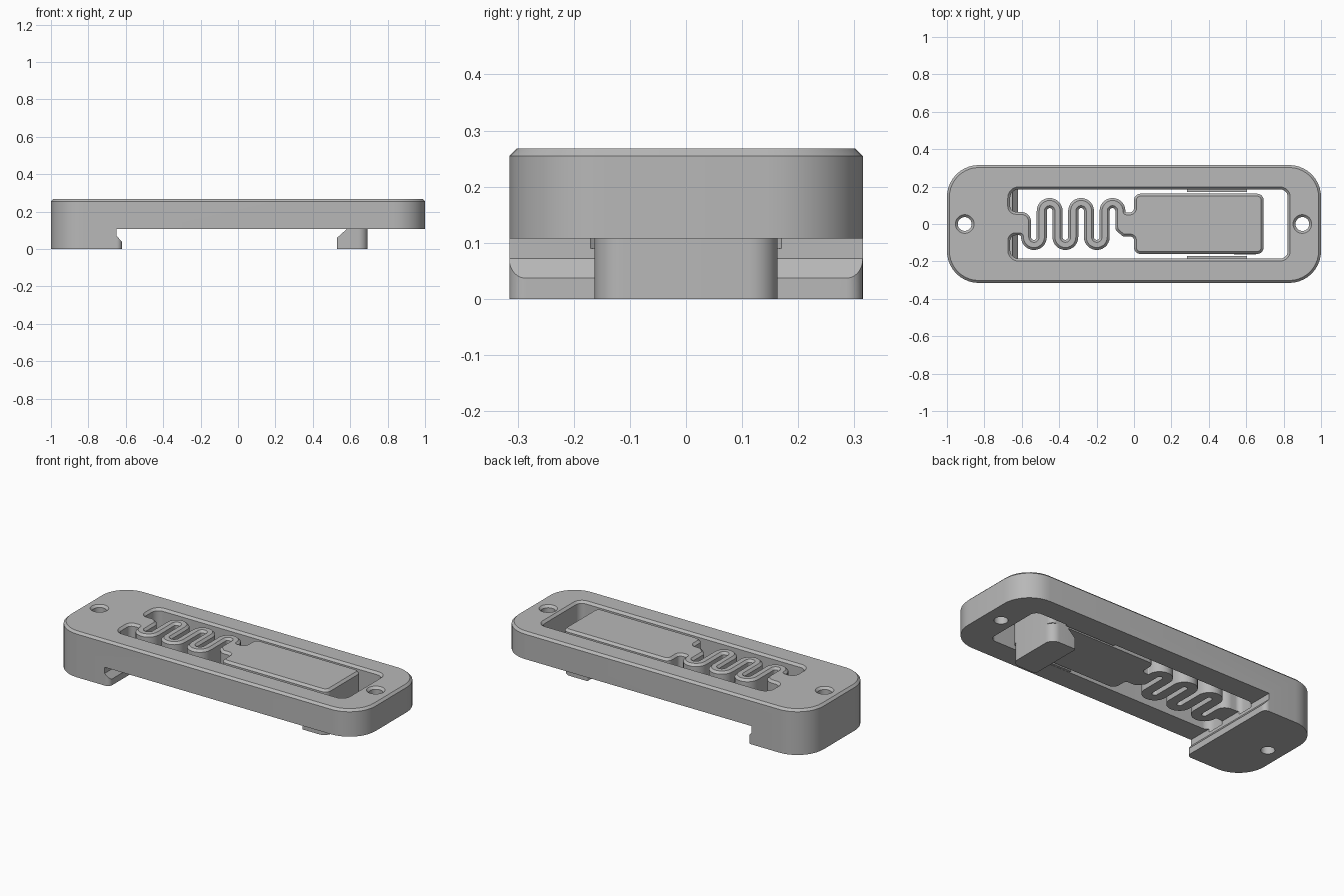
import bpy, bmesh, math
from mathutils import Vector

if "Cube" in bpy.data.objects:
    bpy.data.objects.remove(bpy.data.objects["Cube"])

GREY = (0.48, 0.48, 0.48, 1)
grey = bpy.data.materials.new("light grey plastic")
grey.use_nodes = True
grey.diffuse_color = GREY
grey.node_tree.nodes["Principled BSDF"].inputs["Base Color"].default_value = GREY

BASE, SHOULDER, TOP = 0.108, 0.255, 0.268
CHAMFER = TOP - SHOULDER


def rounded(corners, steps=10):
    """Outline from (x, y, radius) corners, filleting those with a radius."""
    out = []
    for i, (x, y, r) in enumerate(corners):
        p = Vector((x, y))
        if r == 0:
            out.append(p)
            continue
        a = (Vector(corners[i - 1][:2]) - p).normalized()
        b = (Vector(corners[(i + 1) % len(corners)][:2]) - p).normalized()
        half = a.angle(b) / 2
        centre = p + (a + b).normalized() * (r / math.sin(half))
        start = p + a * (r / math.tan(half)) - centre
        sweep = start.angle_signed(p + b * (r / math.tan(half)) - centre)
        for k in range(steps + 1):
            t = -sweep * k / steps
            c, s = math.cos(t), math.sin(t)
            out.append(centre + Vector((c * start.x - s * start.y, s * start.x + c * start.y)))
    return out


def offset(pts, d):
    """Move a counter-clockwise outline outwards by d."""
    out = []
    for i, p in enumerate(pts):
        e, f = (p - pts[i - 1]).normalized(), (pts[(i + 1) % len(pts)] - p).normalized()
        n, m = Vector((e.y, -e.x)), Vector((f.y, -f.x))
        out.append(p + (n + m) * (d / max(0.4, 1 + n.dot(m))))
    return out


def prism(name, pts, levels, along_y=False):
    """Stack an outline through (height, offset) levels and cap both ends."""
    pts = [p for i, p in enumerate(pts) if (p - pts[i - 1]).length > 1e-5]
    if sum(pts[i - 1].cross(p) for i, p in enumerate(pts)) < 0:
        pts.reverse()
    bm = bmesh.new()
    rings = []
    for h, d in levels:
        rings.append([bm.verts.new((p.x, h, p.y) if along_y else (p.x, p.y, h))
                      for p in offset(pts, d)])
    n = len(pts)
    for lo, hi in zip(rings, rings[1:]):
        for i in range(n):
            bm.faces.new((lo[i - 1], lo[i], hi[i], hi[i - 1]))
    bm.faces.new(rings[0][::-1])
    bm.faces.new(rings[-1])
    bmesh.ops.recalc_face_normals(bm, faces=bm.faces)
    mesh = bpy.data.meshes.new(name)
    bm.to_mesh(mesh)
    bm.free()
    mesh.materials.append(grey)
    ob = bpy.data.objects.new(name, mesh)
    bpy.context.collection.objects.link(ob)
    return ob


def select(ob):
    bpy.ops.object.select_all(action="DESELECT")
    ob.select_set(True)
    bpy.context.view_layer.objects.active = ob


def cut(ob, cutter):
    cutter.hide_render = True
    mod = ob.modifiers.new("cut", "BOOLEAN")
    mod.operation, mod.solver, mod.object = "DIFFERENCE", "EXACT", cutter
    select(ob)
    bpy.ops.object.modifier_apply(modifier=mod.name)
    bpy.data.objects.remove(cutter)


def smooth(ob):
    select(ob)
    bpy.ops.object.shade_smooth_by_angle(angle=math.radians(30))


def rectangle(x0, x1, y, r0, r1):
    return rounded([(x0, -y, r0), (x1, -y, r1), (x1, y, r1), (x0, y, r0)])


def spring_edge(side):
    """One edge of the meandering spring, left to right."""
    pts = []
    for i in range(6):
        s = 1 if i % 2 else -1
        r = 0.042 + side * s * 0.027
        for k in range(15):
            t = math.pi * (1 - k / 14)
            pts.append((-0.535 + 0.084 * i + r * math.cos(t), s * (0.07 + r * math.sin(t)), 0))
    return pts


# Body: full-height rounded block with a chamfered top
body = prism("frame_with_spring_latch", rectangle(-1, 1, 0.315, 0.17, 0.17),
             [(0, 0), (SHOULDER, 0), (TOP, -CHAMFER)])

# Clear the underside, leaving the hooked fixed foot at one end
under = [(-0.65, BASE), (-0.65, 0.072), (-0.62, 0.037), (-0.62, -0.1), (1.1, -0.1), (1.1, BASE)]
cut(body, prism("under_cutter", [Vector(p) for p in under], [(-0.5, 0), (0.5, 0)], True))
for s in (-1, 1):
    lip = [(-0.65, 0.33, 0), (-0.6, 0.33, 0), (-0.6, 0.27, 0), (-0.62, 0.27, 0),
           (-0.62, 0.315, 0.029), (-0.65, 0.315, 0)]
    cut(body, prism("lip_cutter", rounded([(x, s * y, r) for x, y, r in lip]),
                    [(-0.1, 0), (0.09, 0)]))

# Slot around the tongue and spring, drawn as a single loop
window = [(-0.662, 0.185, 0.045), (0.822, 0.185, 0.04),
          (0.822, -0.185, 0.04), (-0.662, -0.185, 0.045)]
root_low = [(-0.662, -0.06, 0.03), (-0.604, -0.06, 0.009)]
neck_low = [(-0.1, -0.03, 0.03), (-0.06, -0.067, 0.02), (0, -0.067, 0.02)]
tongue = [(0, -0.16, 0.035), (0.693, -0.16, 0.035), (0.693, 0.162, 0.035), (0, 0.162, 0.035)]
neck_high = [(0, 0.062, 0.022), (-0.046, 0.062, 0.006)]
root_high = [(-0.55, 0.065, 0.055), (-0.662, 0.065, 0.03)]
loop = (window + root_low + spring_edge(-1) + neck_low + tongue + neck_high
        + spring_edge(1)[::-1] + root_high)
flare = [(SHOULDER, 0), (TOP, CHAMFER), (0.3, CHAMFER)]
cut(body, prism("slot_cutter", rounded(loop), [(0.09, 0)] + flare))

# Countersunk screw holes
for x in (-0.905, 0.9):
    circle = [Vector((x + 0.037 * math.cos(k * math.pi / 16), 0.037 * math.sin(k * math.pi / 16)))
              for k in range(32)]
    cut(body, prism("hole_cutter", circle, [(-0.1, 0)] + flare))
smooth(body)

# Sliding foot under the tongue, with a sloped catch
foot = prism("latch_foot", rectangle(0.53, 0.693, 0.163, 0.01, 0.05), [(0, 0), (BASE, 0)])
slope = [(0.5, 0.033), (0.53, 0.06), (0.583, BASE), (0.583, 0.15), (0.5, 0.15)]
cut(foot, prism("slope_cutter", [Vector(p) for p in slope], [(-0.3, 0), (0.3, 0)], True))
smooth(foot)

# Stop ledges on the slot walls beside the tongue
for s, name in ((-1, "right_stop_ledge"), (1, "left_stop_ledge")):
    corners = [(0.283, s * 0.172), (0.604, s * 0.172), (0.604, s * 0.19), (0.283, s * 0.19)]
    prism(name, [Vector(p) for p in corners], [(BASE + 0.001, 0), (0.2, 0)])
